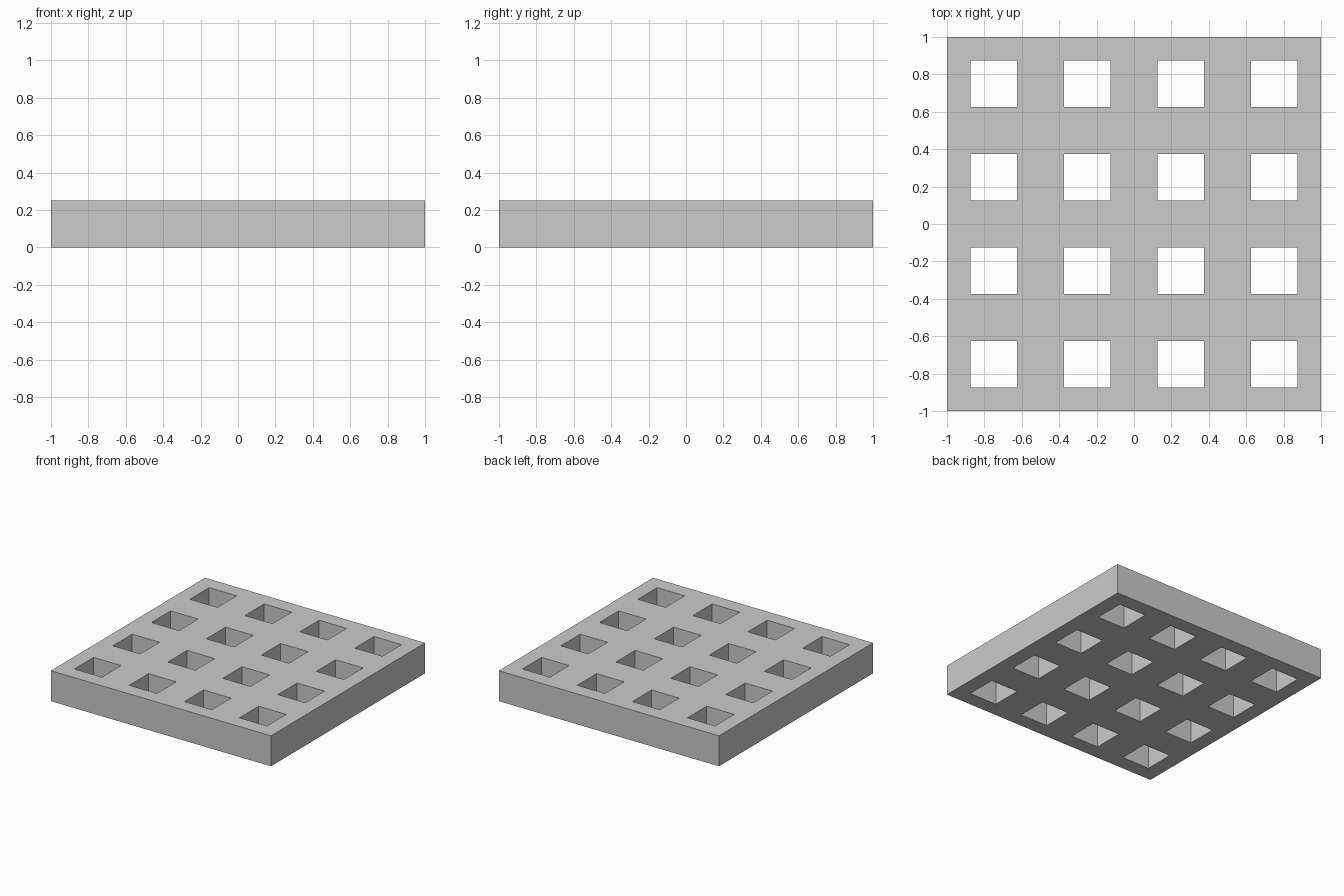
import bpy
import bmesh

if "Cube" in bpy.data.objects:
    bpy.data.objects.remove(bpy.data.objects["Cube"])

SIZE, THICK, HOLE, COUNT = 2.0, 0.25, 0.25, 4
PITCH = SIZE / COUNT

# Grid lines: outer edges plus both sides of every hole
lines = [-SIZE / 2]
for k in range(COUNT):
    centre = -SIZE / 2 + PITCH * (k + 0.5)
    lines += [centre - HOLE / 2, centre + HOLE / 2]
lines.append(SIZE / 2)

# Top face of the plate, leaving out the hole cells
bm = bmesh.new()
verts = [[bm.verts.new((x, y, THICK)) for y in lines] for x in lines]
for i in range(len(lines) - 1):
    for j in range(len(lines) - 1):
        if i % 2 and j % 2:
            continue
        bm.faces.new((verts[i][j], verts[i + 1][j],
                      verts[i + 1][j + 1], verts[i][j + 1]))

mesh = bpy.data.meshes.new("perforated_plate")
bm.to_mesh(mesh)
bm.free()
plate = bpy.data.objects.new("perforated_plate", mesh)
bpy.context.collection.objects.link(plate)

# Thickness downwards to z = 0, which also forms the hole walls
solid = plate.modifiers.new("thickness", 'SOLIDIFY')
solid.thickness = THICK
solid.offset = -1
